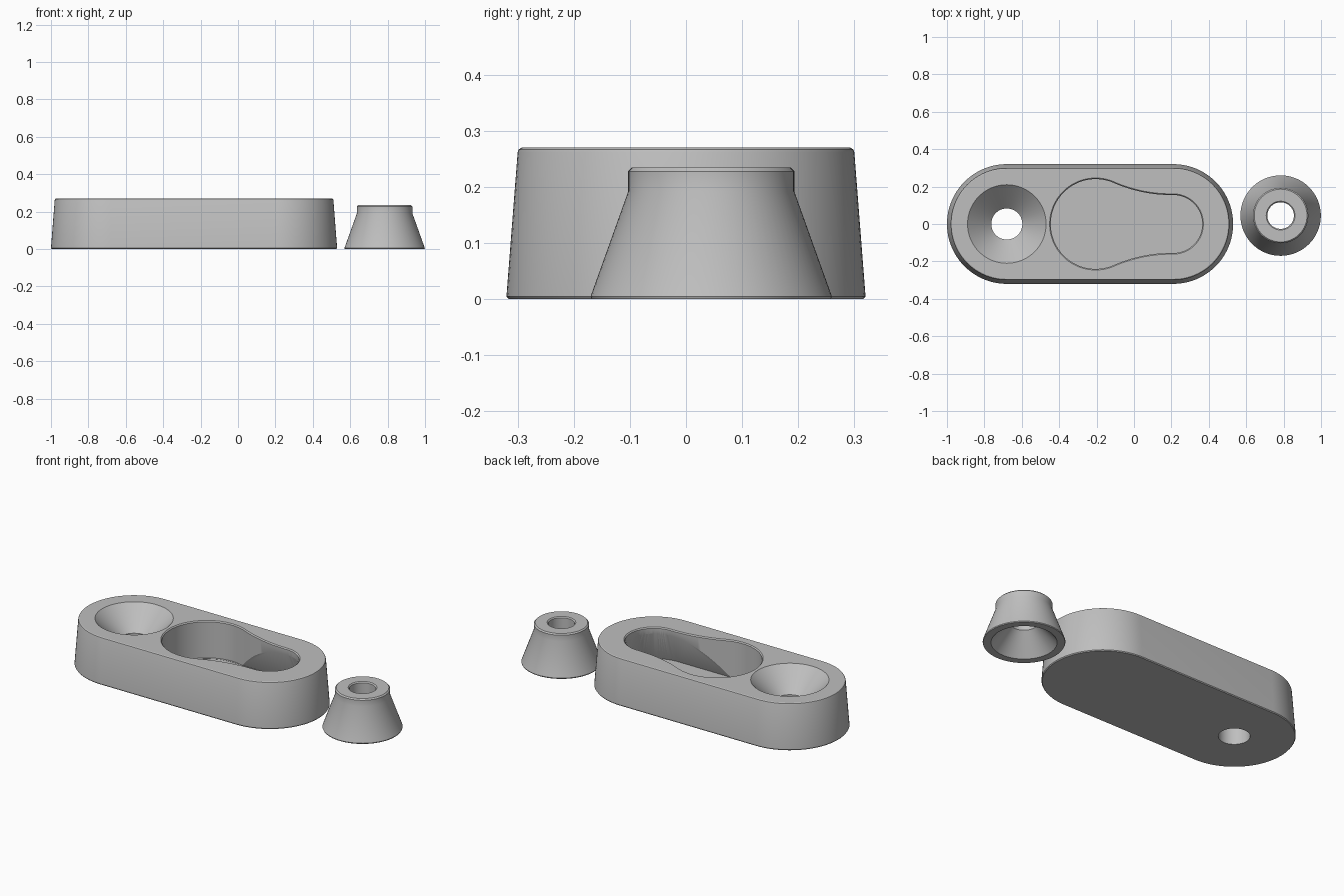
import bpy
import bmesh
from math import sin, cos, pi, atan2, radians

cube = bpy.data.objects.get("Cube")
if cube:
    bpy.data.objects.remove(cube)

grey = bpy.data.materials.new("matte_grey")
grey.use_nodes = True
COLOUR = (0.52, 0.52, 0.52, 1)
grey.diffuse_color = COLOUR
grey.node_tree.nodes["Principled BSDF"].inputs["Base Color"].default_value = COLOUR


def arc(cx, cy, r, a, b, n):
    return [(cx + r * cos(a + (b - a) * i / n), cy + r * sin(a + (b - a) * i / n))
            for i in range(n + 1)]


def stadium(x0, x1):
    """Outline maker: rounded slot between two centres, with a given radius."""
    return lambda r: arc(x1, 0, r, -pi / 2, pi / 2, 48) + arc(x0, 0, r, pi / 2, 1.5 * pi, 48)


def circle(cx, cy):
    return lambda r: arc(cx, cy, r, 0, 2 * pi, 80)[:-1]


WIDE_X, NARROW_X = -0.205, 0.21
WIDE_R, NARROW_R = 0.24, 0.155


def keyhole(offset):
    """Wide circle flowing through concave arcs into a narrow round end."""
    fx = 0.2
    d = fx - WIDE_X
    fr = (d * d + NARROW_R ** 2 - WIDE_R ** 2) / (2 * (WIDE_R - NARROW_R))
    t = atan2(NARROW_R + fr, d)
    half = arc(WIDE_X, 0, WIDE_R + offset, pi, t, 40)
    half += arc(fx, NARROW_R + fr, fr - offset, pi + t, 1.5 * pi, 16)[1:]
    half += arc(NARROW_X, 0, NARROW_R + offset, pi / 2, 0, 24)
    return half + [(x, -y) for x, y in half[-2:0:-1]]


def loft(name, outline, profile, closed=False):
    """Stack outlines through (size, height) pairs; cap the ends or close the loop."""
    bm = bmesh.new()
    rings = [[bm.verts.new((x, y, z)) for x, y in outline(s)] for s, z in profile]
    pairs = list(zip(rings, rings[1:]))
    if closed:
        pairs.append((rings[-1], rings[0]))
    else:
        bm.faces.new(rings[0])
        bm.faces.new(rings[-1])
    for a, b in pairs:
        for i in range(len(a)):
            j = (i + 1) % len(a)
            bm.faces.new((a[i], a[j], b[j], b[i]))
    bmesh.ops.recalc_face_normals(bm, faces=bm.faces)
    mesh = bpy.data.meshes.new(name)
    bm.to_mesh(mesh)
    bm.free()
    mesh.materials.append(grey)
    ob = bpy.data.objects.new(name, mesh)
    bpy.context.collection.objects.link(ob)
    return ob


def activate(ob):
    bpy.ops.object.select_all(action='DESELECT')
    ob.select_set(True)
    bpy.context.view_layer.objects.active = ob


def cut(ob, cutter):
    cutter.hide_render = True
    activate(ob)
    mod = ob.modifiers.new("cut", 'BOOLEAN')
    mod.operation = 'DIFFERENCE'
    mod.solver = 'EXACT'
    mod.object = cutter
    bpy.ops.object.modifier_apply(modifier=mod.name)
    bpy.data.objects.remove(cutter)


# Tapered long plate with softened top and bottom edges
TOP = 0.27
plate = loft("mounting_plate", stadium(-0.68, 0.21),
             [(0.316, 0), (0.32, 0.005), (0.3, 0.262), (0.298, 0.267), (0.293, TOP)])

# Countersunk screw hole
cut(plate, loft("screw_hole_cutter", circle(-0.68, 0),
                [(0.083, -0.1), (0.083, 0.143), (0.21, TOP), (0.25, TOP + 0.04)]))

# Keyhole pocket with a softened rim
cut(plate, loft("keyhole_cutter", keyhole,
                [(0, 0.051), (0, TOP - 0.006), (0.006, TOP), (0.006, TOP + 0.1)]))

# Flared undercut that holds the button in the narrow end
cut(plate, loft("undercut_cutter", stadium(WIDE_X, NARROW_X),
                [(0.23, 0.05), (0.152, 0.24), (0.152, 0.25)]))

# Conical button with a short neck and a screw hole countersunk from below
button = loft("conical_button", circle(0.784, 0.045),
              [(0.172, 0), (0.213, 0), (0.215, 0.005), (0.148, 0.192), (0.148, 0.228),
               (0.141, 0.235), (0.077, 0.235), (0.071, 0.229), (0.071, 0.115)], closed=True)

for part in (plate, button):
    activate(part)
    bpy.ops.object.shade_smooth_by_angle(angle=radians(25))
